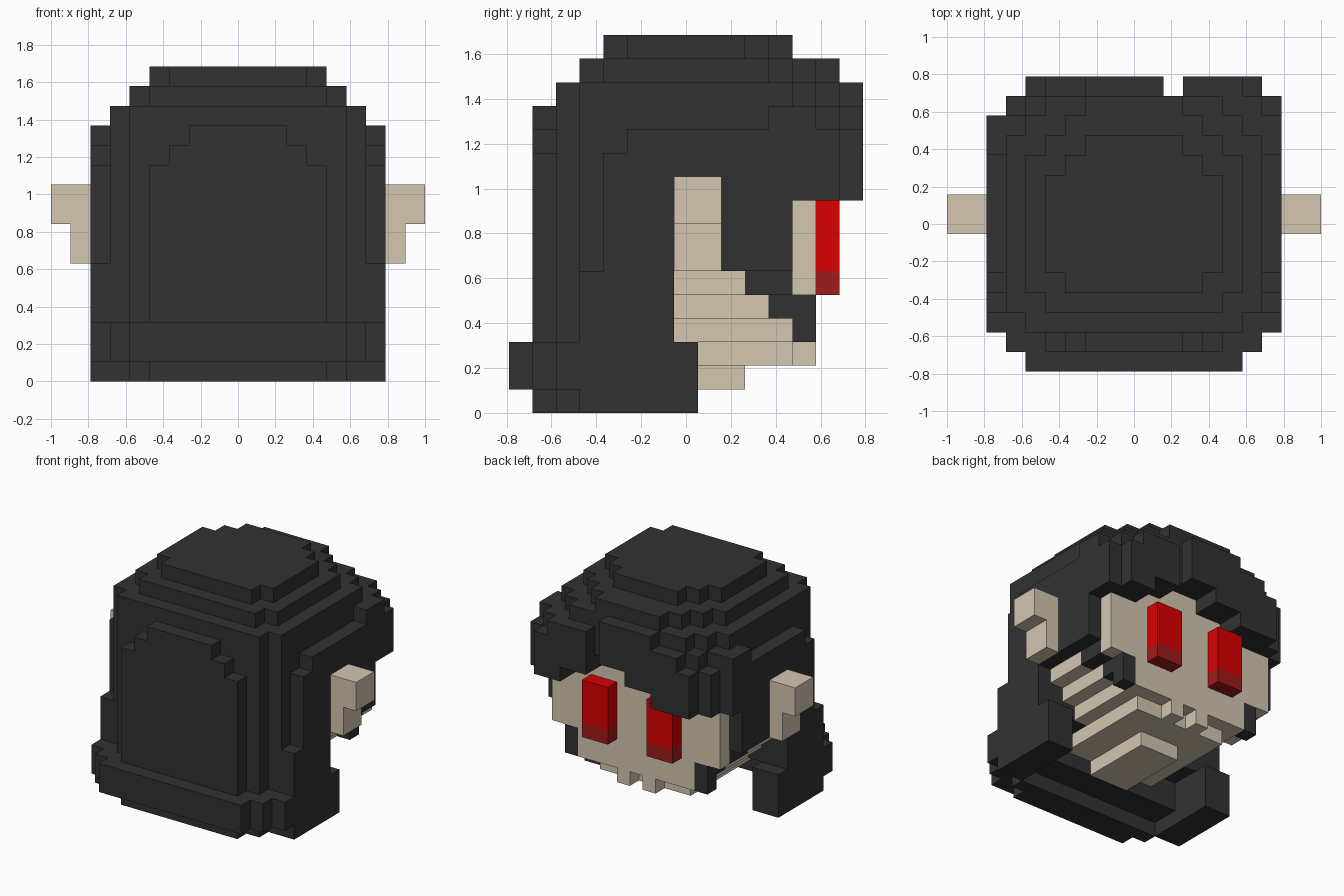
import bpy, bmesh, math

if "Cube" in bpy.data.objects:
    bpy.data.objects.remove(bpy.data.objects["Cube"])

U = 2 / 19            # edge of one block
cells = {}            # block position -> part name


def box(part, x0, x1, y0, y1, z0, z1):
    """Fill a block range; x and y bounds are half-integers, z bounds integers."""
    for x in range(round(x0 + .5), round(x1 + .5)):
        for y in range(round(y0 + .5), round(y1 + .5)):
            for z in range(z0, z1):
                if part:
                    cells[x, y, z] = part
                else:
                    cells.pop((x, y, z), None)


def wide(part, w, y0, y1, z0, z1):
    """Box centred on x = 0."""
    box(part, -w, w, y0, y1, z0, z1)


def pair(part, x0, x1, y0, y1, z0, z1):
    """Box mirrored on both sides."""
    box(part, x0, x1, y0, y1, z0, z1)
    box(part, -x1, -x0, y0, y1, z0, z1)


def layer(z0, z1, rows):
    """Stepped hair layer: rows of (y start, y end, half width)."""
    for y0, y1, w in rows:
        wide("hair", w, y0, y1, z0, z1)


# crown, in shrinking steps
layer(15, 16, [(-3.5, -2.5, 3.5), (-2.5, 2.5, 4.5), (2.5, 3.5, 3.5), (3.5, 4.5, 2.5)])
layer(14, 15, [(-4.5, -3.5, 4.5), (-3.5, 3.5, 5.5), (3.5, 4.5, 4.5), (4.5, 5.5, 3.5),
               (5.5, 6.5, 2.5)])
layer(13, 14, [(-5.5, -4.5, 5.5), (-4.5, 4.5, 6.5), (4.5, 5.5, 5.5), (5.5, 6.5, 4.5),
               (6.5, 7.5, 2.5)])

# main hair mass with stepped corners, and raised back panel
layer(3, 13, [(-5.5, -4.5, 5.5), (-4.5, 4.5, 6.5)])
for w, z0, z1 in ((4.5, 3, 11), (3.5, 11, 12), (2.5, 12, 13)):
    wide("hair", w, -6.5, -5.5, z0, z1)

# side panels
for y0, y1, z0, z1 in ((-4.5, -.5, 3, 6), (-3.5, 4.5, 6, 11), (-2.5, 5.5, 11, 12),
                       (4.5, 5.5, 9, 11), (3.5, 5.5, 12, 13)):
    pair("hair", 6.5, 7.5, y0, y1, z0, z1)
box("hair", 6.5, 7.5, 5.5, 6.5, 9, 12)

# fringe: inner row, then outer row with a parting
wide("hair", 6.5, 4.5, 5.5, 9, 13)
for x0, x1, z0, z1 in ((-6.5, -5.5, 9, 12), (-5.5, -2.5, 9, 13), (-2.5, -.5, 10, 13),
                       (-.5, 2.5, 11, 13), (2.5, 4.5, 10, 13), (4.5, 6.5, 9, 13)):
    box("hair", x0, x1, 5.5, 6.5, z0, z1)
for x0, x1, z0, z1 in ((-5.5, -4.5, 9, 12), (-4.5, -2.5, 9, 13), (-2.5, -.5, 10, 13),
                       (-.5, 1.5, 11, 13), (2.5, 4.5, 10, 13), (4.5, 5.5, 9, 13),
                       (5.5, 6.5, 9, 12)):
    box("hair", x0, x1, 6.5, 7.5, z0, z1)
box(None, 1.5, 2.5, 6.5, 7.5, 9, 14)

# collar of hair at the bottom, open underneath
layer(1, 3, [(-7.5, -6.5, 5.5), (-6.5, -5.5, 6.5), (-5.5, .5, 7.5)])
layer(0, 1, [(-6.5, -5.5, 4.5), (-5.5, -4.5, 5.5), (-4.5, .5, 7.5)])
wide(None, 5.5, -4.5, .5, 0, 1)
wide(None, 5.5, -2.5, .5, 1, 3)
wide(None, 6.5, -.5, 4.5, 3, 5)

# face slab and stepped jaw
wide("skin", 6.5, 4.5, 5.5, 5, 9)
box("skin", -2.5, 4.5, 4.5, 5.5, 9, 11)
wide("skin", 6.5, -.5, 2.5, 5, 6)
wide("skin", 5.5, -.5, 4.5, 4, 5)
wide("skin", 4.5, -.5, 5.5, 3, 5)
wide("skin", 3.5, -2.5, 4.5, 2, 3)
pair("skin", .5, 1.5, 4.5, 5.5, 2, 3)
wide("skin", 1.5, -2.5, 2.5, 1, 2)

# hair blocks along the jaw line
pair("hair", 5.5, 6.5, 2.5, 4.5, 5, 6)
pair("hair", 4.5, 5.5, 3.5, 5.5, 4, 5)
pair("hair", 4.5, 5.5, 4.5, 5.5, 3, 4)

# ears
pair("ears", 7.5, 9.5, -.5, 1.5, 8, 10)
pair("ears", 7.5, 8.5, -.5, 1.5, 6, 8)

# eyes with darker lower rims
pair("eyes", 1.5, 3.5, 5.5, 6.5, 6, 9)
pair("eye_rims", 1.5, 3.5, 5.5, 6.5, 5, 6)


def material(name, rgb):
    m = bpy.data.materials.new(name)
    m.diffuse_color = (*rgb, 1)
    m.use_nodes = True
    m.node_tree.nodes["Principled BSDF"].inputs["Base Color"].default_value = m.diffuse_color
    return m


charcoal = material("charcoal", (.031, .031, .031))
beige = material("beige", (.66, .57, .44))
red = material("red", (.70, .0, .0))
dark_red = material("dark_red", (.35, .011, .011))

# normal and in-plane directions of the block faces
SIDES = [((1, 0, 0), (0, 1, 0), (0, 0, 1)), ((0, 1, 0), (0, 0, 1), (1, 0, 0)),
         ((0, 0, 1), (1, 0, 0), (0, 1, 0))]


def build(part, mat):
    """Make one object from the exposed block faces of a part."""
    bm = bmesh.new()
    for c, name in cells.items():
        if name != part:
            continue
        for n, a, b in SIDES:
            for s in (1, -1):
                if tuple(c[i] + s * n[i] for i in range(3)) in cells:
                    continue
                verts = []
                for p, q in ((-1, -1), (1, -1), (1, 1), (-1, 1))[::s]:
                    pos = [c[i] + .5 * (s * n[i] + p * a[i] + q * b[i]) for i in range(3)]
                    verts.append(bm.verts.new((pos[0] * U, pos[1] * U, (pos[2] + .5) * U)))
                bm.faces.new(verts)
    bmesh.ops.remove_doubles(bm, verts=bm.verts, dist=.001)
    bmesh.ops.dissolve_limit(bm, angle_limit=math.radians(1), verts=bm.verts, edges=bm.edges)
    me = bpy.data.meshes.new(part)
    bm.to_mesh(me)
    bm.free()
    me.materials.append(mat)
    bpy.context.collection.objects.link(bpy.data.objects.new(part, me))


for part, mat in (("hair", charcoal), ("skin", beige), ("ears", beige),
                  ("eyes", red), ("eye_rims", dark_red)):
    build(part, mat)
